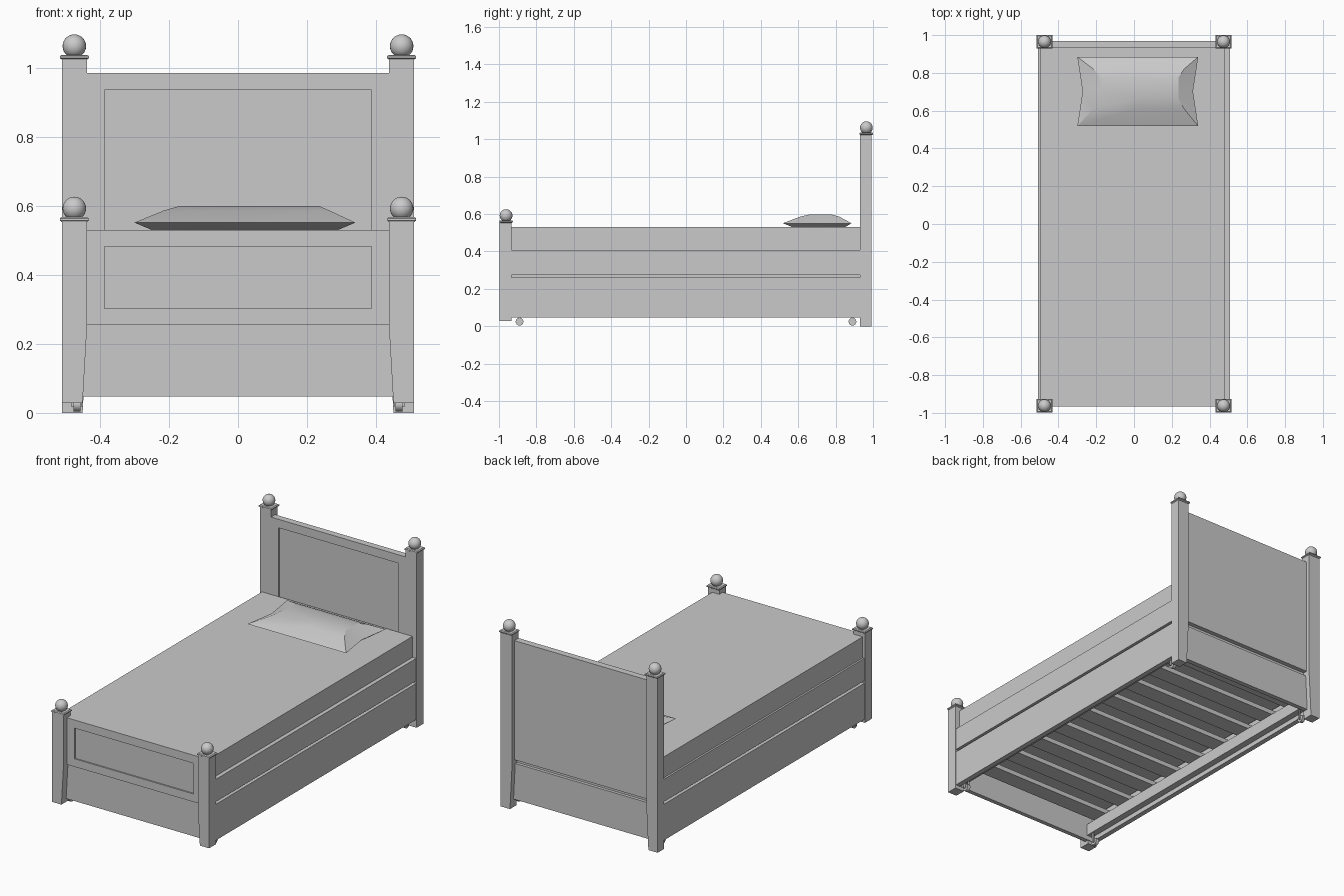
import bpy, bmesh, math

if "Cube" in bpy.data.objects:
    bpy.data.objects.remove(bpy.data.objects["Cube"])

grey = bpy.data.materials.new("plain grey")
grey.diffuse_color = (0.59, 0.59, 0.59, 1)
grey.use_nodes = True
grey.node_tree.nodes["Principled BSDF"].inputs["Base Color"].default_value = grey.diffuse_color


def finish(bm, name, smooth=False):
    bmesh.ops.recalc_face_normals(bm, faces=bm.faces)
    me = bpy.data.meshes.new(name)
    bm.to_mesh(me)
    bm.free()
    me.materials.append(grey)
    for p in me.polygons:
        p.use_smooth = smooth
    ob = bpy.data.objects.new(name, me)
    bpy.context.collection.objects.link(ob)
    return ob


def soften(ob, degrees):
    bpy.context.view_layer.objects.active = ob
    ob.select_set(True)
    bpy.ops.object.shade_smooth_by_angle(angle=math.radians(degrees))
    ob.select_set(False)


def loft(name, rings):
    """Closed skin through rings of points with flat end caps."""
    bm = bmesh.new()
    loops = [[bm.verts.new(p) for p in r] for r in rings]
    n = len(loops[0])
    for a, b in zip(loops, loops[1:]):
        for i in range(n):
            j = (i + 1) % n
            bm.faces.new((a[i], a[j], b[j], b[i]))
    bm.faces.new(loops[0])
    bm.faces.new(loops[-1])
    return finish(bm, name)


def rect(x0, x1, y0, y1, z):
    return [(x0, y0, z), (x1, y0, z), (x1, y1, z), (x0, y1, z)]


def box(name, x0, x1, y0, y1, z0, z1):
    return loft(name, [rect(x0, x1, y0, y1, z0), rect(x0, x1, y0, y1, z1)])


def panel_board(name, y0, y1, z0, z1, pz0, pz1, depth):
    """Board between the posts with a recessed panel on its front face."""
    def ring(hx, za, zb, y):
        return [(-hx, y, za), (hx, y, za), (hx, y, zb), (-hx, y, zb)]
    return loft(name, [ring(0.44, z0, z1, y1), ring(0.44, z0, z1, y0),
                       ring(0.387, pz0, pz1, y0), ring(0.387, pz0, pz1, y0 + depth)])


def post(label, side, y0, y1, z0, z1):
    """Post with tapered leg, moulded cap and ball finial."""
    def section(inner, z):
        a, b = sorted((side * inner, side * 0.51))
        return rect(a, b, y0, y1, z)
    loft(label + "_post", [section(0.45, z0), section(0.437, 0.255), section(0.437, z1)])
    cx, cy = side * 0.474, (y0 + y1) / 2 + 0.003
    rings = []
    for h, z in ((0.036, z1 - 0.004), (0.042, z1), (0.042, z1 + 0.006), (0.037, z1 + 0.01)):
        rings.append(rect(cx - h, cx + h, cy - h + 0.006, cy + h - 0.006, z))
    loft(label + "_cap", rings)
    bm = bmesh.new()
    bmesh.ops.create_uvsphere(bm, u_segments=24, v_segments=14, radius=0.034)
    bmesh.ops.translate(bm, verts=bm.verts, vec=(cx, cy, z1 + 0.035))
    finish(bm, label + "_ball", True)


def caster(name, cx, cy):
    """Roller lying along x, held by two fork cheeks."""
    rings = []
    for x in (-0.01, 0.01):
        rings.append([(cx + x, cy + 0.021 * math.cos(t * math.tau / 16),
                       0.025 + 0.021 * math.sin(t * math.tau / 16)) for t in range(16)])
    soften(loft(name + "_wheel", rings), 30)
    for s in (-1, 1):
        x = cx + s * 0.014
        box(name + "_fork", x - 0.003, x + 0.003, cy - 0.006, cy + 0.006, 0.018, 0.076)


for s, side in ((-1, "left"), (1, "right")):
    post("foot_" + side, s, -0.997, -0.933, 0.028, 0.557)
    post("head_" + side, s, 0.931, 0.992, 0.0, 1.027)

    def strip(name, inner, outer, z0, z1):
        a, b = sorted((s * inner, s * outer))
        box(side + name, a, b, -0.935, 0.935, z0, z1)
    # Bed side rail, pull-out drawer side, and the board behind the gap
    strip("_rail", 0.478, 0.507, 0.275, 0.407)
    strip("_drawer_side", 0.478, 0.507, 0.048, 0.26)
    strip("_gap_board", 0.468, 0.479, 0.24, 0.30)
    strip("_drawer_ledger", 0.44, 0.479, 0.075, 0.145)
    for y in (-0.89, 0.89):
        caster(side + "_caster", s * 0.466, y)

# Head and foot boards
panel_board("headboard", 0.931, 0.97, 0.285, 0.985, 0.35, 0.935, 0.008)
panel_board("footboard", -0.965, -0.935, 0.255, 0.53, 0.302, 0.482, 0.008)

# Drawer ends, back rail, slats and the drawer mattress
box("drawer_front_end", -0.47, 0.47, -0.955, -0.93, 0.048, 0.255)
box("drawer_back_end", -0.47, 0.47, 0.935, 0.962, 0.048, 0.26)
box("back_rail", -0.47, 0.47, 0.931, 0.944, 0.24, 0.30)
for i in range(9):
    y = -0.82 + i * 0.205
    box("drawer_slat", -0.478, 0.478, y - 0.05, y + 0.05, 0.145, 0.172)
box("drawer_mattress", -0.468, 0.468, -0.93, 0.935, 0.195, 0.25)

# Main mattress
box("mattress", -0.496, 0.483, -0.936, 0.932, 0.285, 0.53)


def cushion(x0, x1, y0, y1, z, pinch):
    """Rectangle ring whose short sides are pulled inwards at the middle."""
    xm, ym = (x0 + x1) / 2, (y0 + y1) / 2
    return [(x0, y0, z), (xm, y0, z), (x1, y0, z), (x1 - pinch, ym, z),
            (x1, y1, z), (xm, y1, z), (x0, y1, z), (x0 + pinch, ym, z)]


# Pillow with pinched corners and a softly rounded top
pillow = loft("pillow", [cushion(-0.25, 0.29, 0.57, 0.85, 0.53, 0.0),
                         cushion(-0.30, 0.34, 0.518, 0.885, 0.551, 0.028),
                         cushion(-0.215, 0.265, 0.61, 0.82, 0.586, 0.012),
                         cushion(-0.17, 0.235, 0.665, 0.775, 0.599, 0.0)])
soften(pillow, 25)
